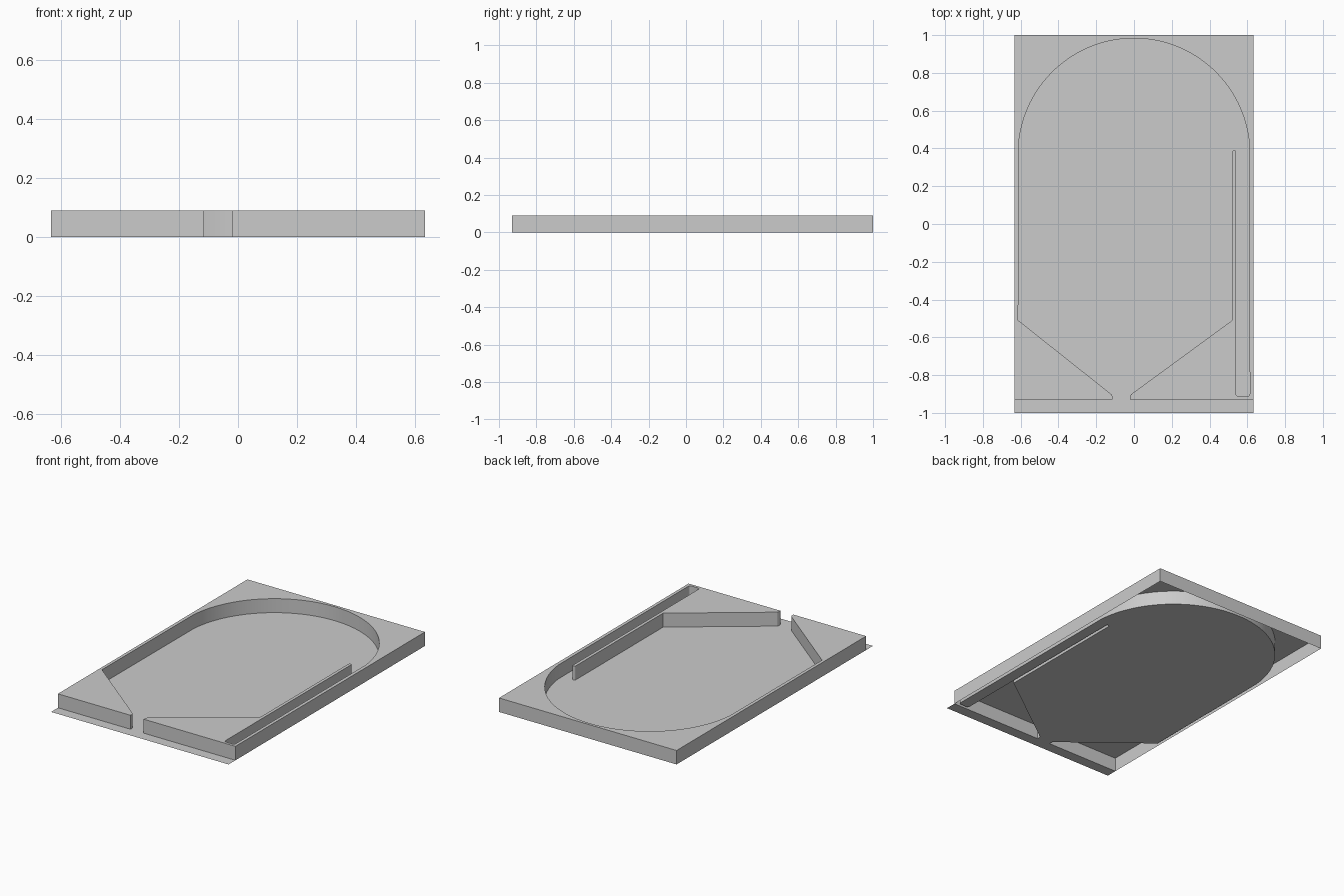
import bpy, bmesh
from math import cos, sin, radians

if "Cube" in bpy.data.objects:
    bpy.data.objects.remove(bpy.data.objects["Cube"])

W, H = 0.633, 0.09          # half width, wall height
FRONT = -0.93               # front face of the walls; the floor runs on to y = -1
R, CY = 0.613, 0.37         # arch radius and centre height


def arc(cx, cy, r, a0, a1, n):
    """Points along an arc, angles in degrees."""
    return [(cx + r * cos(radians(a0 + (a1 - a0) * i / n)),
             cy + r * sin(radians(a0 + (a1 - a0) * i / n))) for i in range(n + 1)]


def make_object(name, bm):
    mesh = bpy.data.meshes.new(name)
    bm.to_mesh(mesh)
    bm.free()
    obj = bpy.data.objects.new(name, mesh)
    bpy.context.collection.objects.link(obj)
    return obj


# Inner edge of the walls: left gap side, left wall, arch, launch lane, divider, right gap side
inner = [(-0.115, FRONT), (-0.115, -0.912), (-0.119, -0.902), (-R, -0.51)]
inner += arc(0, CY, R, 175, 5, 64)
inner += arc(R - 0.012, -0.9, 0.012, 0, -90, 4)
inner += arc(0.552, -0.9, 0.012, -90, -180, 4)
inner += arc(0.53, 0.38, 0.01, 0, 180, 10)
inner += [(0.52, -0.51), (-0.016, -0.902), (-0.021, -0.912), (-0.021, FRONT)]

# Walls: top face with vertical sides, open underneath
outline = inner + [(W, FRONT), (W, 1), (-W, 1), (-W, FRONT)]
bm = bmesh.new()
low = [bm.verts.new((x, y, 0)) for x, y in outline]
top = [bm.verts.new((x, y, H)) for x, y in outline]
bm.faces.new(top)
for i in range(len(outline)):
    j = (i + 1) % len(outline)
    bm.faces.new((low[i], low[j], top[j], top[i]))
walls = make_object("walls", bm)

# Floor: sheet inside the walls, through the gap and out to the front lip
bm = bmesh.new()
floor_loop = [(-W, -1), (W, -1), (W, FRONT)] + inner[::-1] + [(-W, FRONT)]
bm.faces.new([bm.verts.new((x, y, 0)) for x, y in floor_loop])
make_object("floor", bm)

# Smooth the curved walls, keep the edges sharp
bpy.context.view_layer.objects.active = walls
walls.select_set(True)
bpy.ops.object.shade_smooth_by_angle(angle=radians(25))
